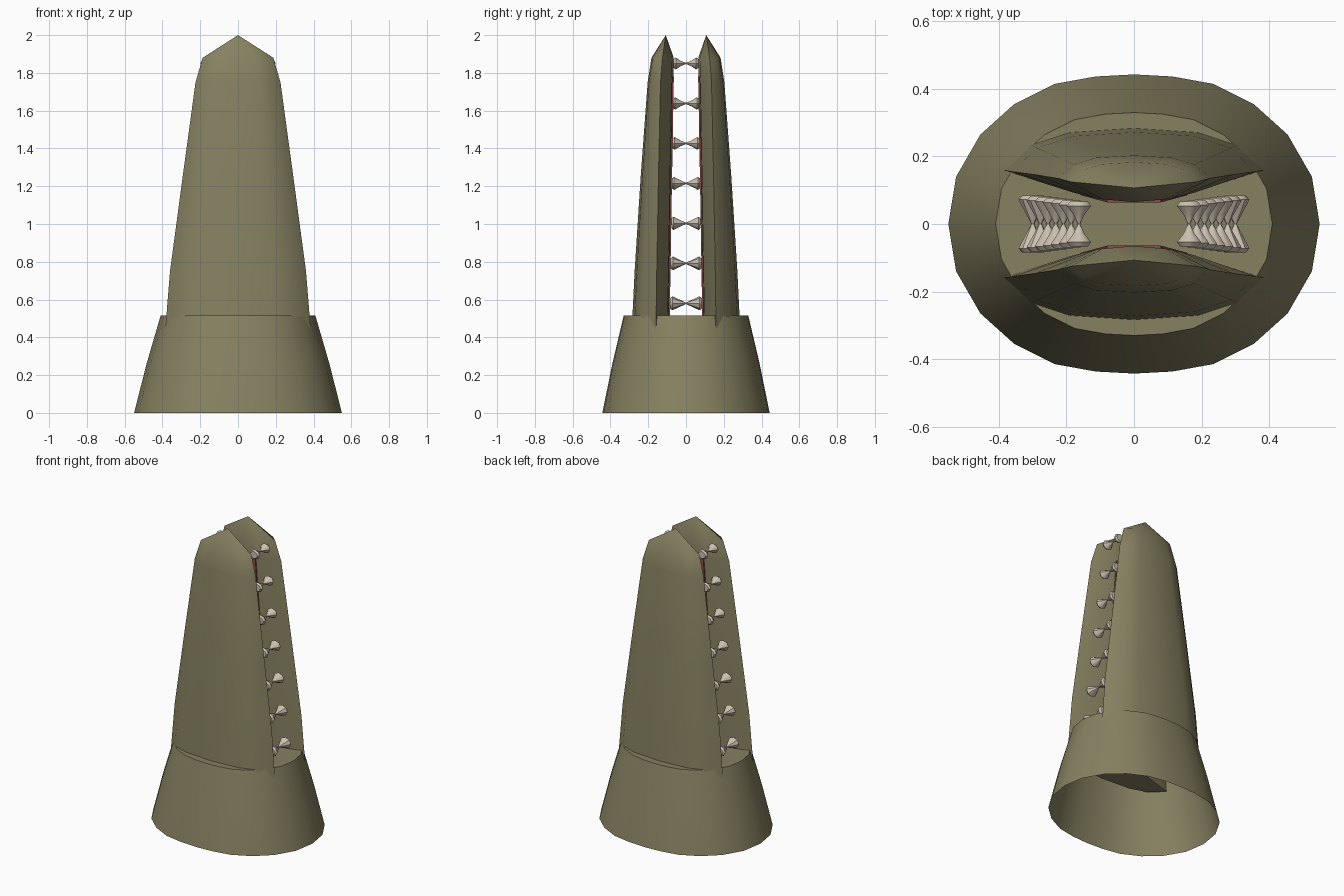
import bpy, bmesh, math
from mathutils import Vector, Matrix

if "Cube" in bpy.data.objects:
    bpy.data.objects.remove(bpy.data.objects["Cube"])


def material(name, rgb):
    m = bpy.data.materials.new(name)
    m.diffuse_color = (*rgb, 1)
    m.use_nodes = True
    m.node_tree.nodes["Principled BSDF"].inputs["Base Color"].default_value = m.diffuse_color
    return m


OLIVE = material("olive_skin", (0.24, 0.22, 0.12))
RED = material("mouth_red", (0.27, 0.07, 0.07))
IVORY = material("tooth_ivory", (0.60, 0.53, 0.43))


def finish(bm, name, mat, angle=40):
    bmesh.ops.recalc_face_normals(bm, faces=bm.faces)
    me = bpy.data.meshes.new(name)
    bm.to_mesh(me)
    bm.free()
    me.materials.append(mat)
    ob = bpy.data.objects.new(name, me)
    bpy.context.collection.objects.link(ob)
    bpy.ops.object.select_all(action='DESELECT')
    bpy.context.view_layer.objects.active = ob
    ob.select_set(True)
    bpy.ops.object.shade_smooth_by_angle(angle=math.radians(angle))
    return ob


def loft(bm, rings):
    """Skin a list of equal closed rings; returns the vertex rings."""
    vr = [[bm.verts.new(p) for p in r] for r in rings]
    n = len(vr[0])
    for a, b in zip(vr, vr[1:]):
        for i in range(n):
            j = (i + 1) % n
            bm.faces.new((a[i], a[j], b[j], b[i]))
    return vr


def lerp_table(z, table):
    """Linear interpolation in rows of (z, value)."""
    for (z0, a), (z1, b) in zip(table, table[1:]):
        if z <= z1:
            return a + (b - a) * (z - z0) / (z1 - z0)
    return table[-1][1]


# Base: broad oval collar, open underneath and closed on top
quarter = [(0.55, 0), (0.527, 0.14), (0.455, 0.265), (0.355, 0.355),
           (0.235, 0.415), (0.113, 0.437)]
half = quarter + [(0, 0.443)] + [(-x, y) for x, y in quarter[:0:-1]]
oval = half + [(-x, -y) for x, y in half]
bm = bmesh.new()
levels = [(0, 1), (0.26, 0.88), (0.515, 0.745)]
rings = loft(bm, [[(x * s, y * s, z) for x, y in oval] for z, s in levels])
bm.faces.new(rings[-1])
finish(bm, "base_collar", OLIVE)

# Jaw levels: height, half width, inner y, outer y, corner y
JAW = [(0.38, 0.39, 0.091, 0.29, 0.160),
       (0.75, 0.36, 0.085, 0.272, 0.155),
       (1.25, 0.293, 0.077, 0.240, 0.146),
       (1.75, 0.225, 0.068, 0.203, 0.135),
       (1.88, 0.187, 0.065, 0.183, 0.125)]
INNER = [(r[0], r[2]) for r in JAW]


def jaw_ring(z, w, yi, yo, yc, side):
    d = yo - yc
    right = [(0.5, yi + 0.008), (1, yc), (0.8, yc + 0.6 * d), (0.5, yc + 0.9 * d)]
    pts = [(0, yi)] + right + [(0, yo)] + [(-x, y) for x, y in right[::-1]]
    return [(x * w, y * side, z) for x, y in pts]


for side, tag in ((-1, "front"), (1, "back")):
    # Jaw: tapering lens-shaped blade with a pointed tip
    bm = bmesh.new()
    rings = loft(bm, [jaw_ring(*row, side) for row in JAW])
    bm.faces.new(rings[0])
    tip = bm.verts.new((0, 0.107 * side, 2.0))
    top = rings[-1]
    for i in range(len(top)):
        bm.faces.new((top[i], top[(i + 1) % len(top)], tip))
    finish(bm, tag + "_jaw", OLIVE, 50)

    # Mouth lining: thin red plate on the inner face
    bm = bmesh.new()
    lining = []
    for z, w in ((0.5, 0.16), (1.1, 0.125), (1.78, 0.08)):
        y = lerp_table(z, INNER) - 0.003
        lining.append([(-w, y * side, z), (w, y * side, z),
                       (w, (y + 0.008) * side, z), (-w, (y + 0.008) * side, z)])
    rings = loft(bm, lining)
    bm.faces.new(rings[0])
    bm.faces.new(rings[-1])
    finish(bm, tag + "_mouth_lining", RED)

    # Teeth: a row of cones up each edge, tips meeting at the middle
    bm = bmesh.new()
    for i in range(7):
        t = i / 6
        z, x = 0.58 + 1.27 * t, 0.30 - 0.137 * t
        y0 = 0.084 - 0.018 * t
        r = 0.042 - 0.006 * t
        for mx in (-1, 1):
            rows = [(y0, 0.75), (y0 - 0.012, 1), (0.028, 0.45), (0.0, 0.1)]
            rr = loft(bm, [[(mx * x + r * k * math.cos(a * math.pi / 4), y * side,
                             z + r * 0.88 * k * math.sin(a * math.pi / 4))
                            for a in range(8)] for y, k in rows])
            bm.faces.new(rr[0])
            bm.faces.new(rr[-1])
    finish(bm, tag + "_teeth", IVORY)
